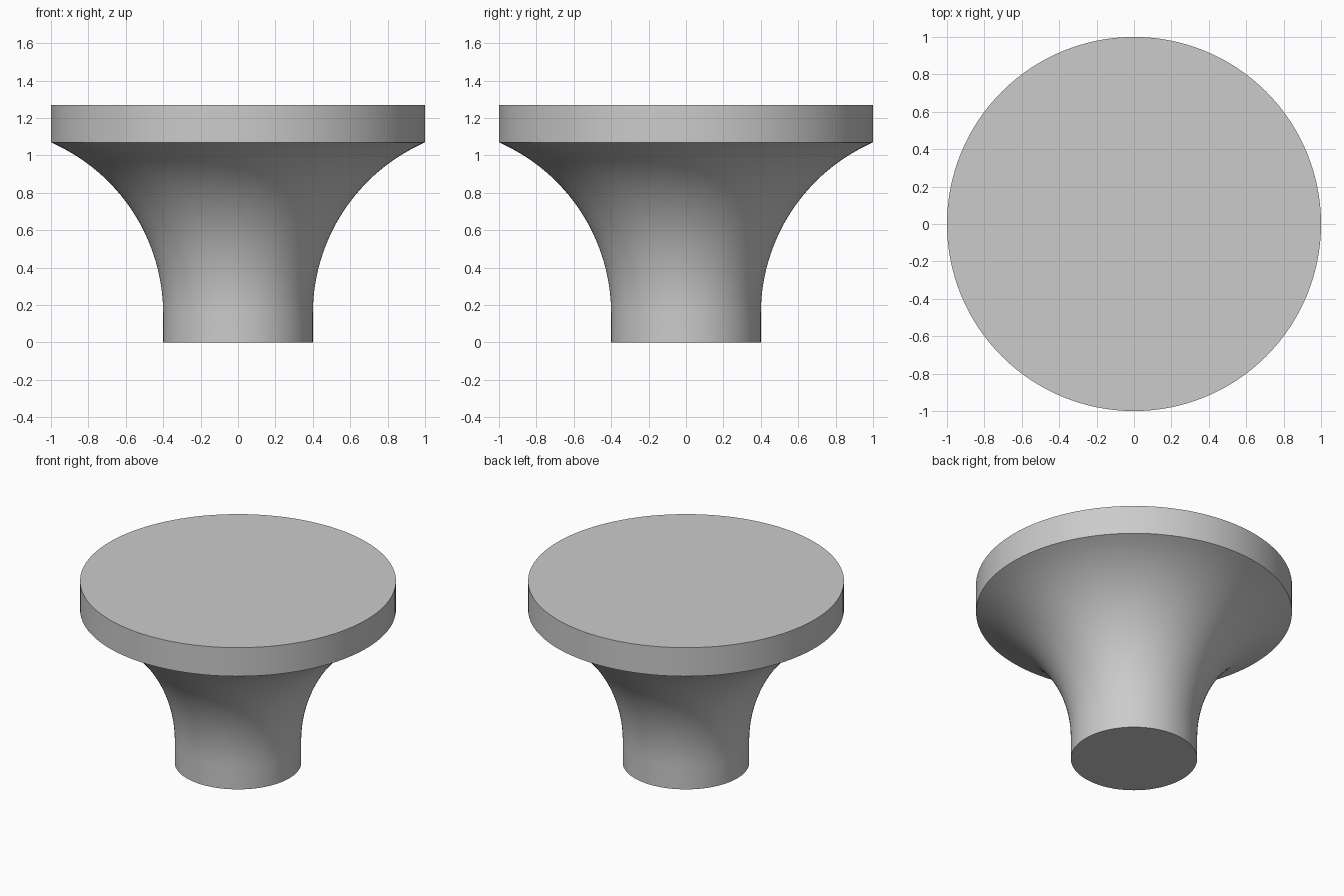
import bpy, bmesh, math

old = bpy.data.objects.get("Cube")
if old:
    bpy.data.objects.remove(old, do_unlink=True)

SEGMENTS = 128
FOOT_RADIUS, TOP_RADIUS = 0.4, 1.0
ARC_START, RIM_BOTTOM, HEIGHT = 0.153, 1.07, 1.27
ARC_RADIUS, ARC_STEPS = 1.0, 32

# Plain grey material
grey = bpy.data.materials.new("plain grey")
grey.use_nodes = True
colour = (0.6, 0.6, 0.6, 1.0)
grey.diffuse_color = colour
grey.node_tree.nodes["Principled BSDF"].inputs["Base Color"].default_value = colour

# Profile: straight foot, concave flare, straight rim
profile = [(FOOT_RADIUS, 0.0)]
sweep = math.acos(1 - (TOP_RADIUS - FOOT_RADIUS) / ARC_RADIUS)
for i in range(ARC_STEPS):
    t = sweep * i / ARC_STEPS
    profile.append((FOOT_RADIUS + ARC_RADIUS * (1 - math.cos(t)),
                    ARC_START + ARC_RADIUS * math.sin(t)))
profile += [(TOP_RADIUS, RIM_BOTTOM), (TOP_RADIUS, HEIGHT)]

# Turn the profile around the z axis and cap both ends
bm = bmesh.new()
rings = []
for r, z in profile:
    angles = [math.tau * k / SEGMENTS for k in range(SEGMENTS)]
    rings.append([bm.verts.new((r * math.cos(a), r * math.sin(a), z)) for a in angles])
for low, high in zip(rings, rings[1:]):
    for k in range(SEGMENTS):
        n = (k + 1) % SEGMENTS
        bm.faces.new((low[k], low[n], high[n], high[k]))
bm.faces.new(rings[0][::-1])
bm.faces.new(rings[-1])

mesh = bpy.data.meshes.new("flared_knob")
bm.to_mesh(mesh)
bm.free()
mesh.materials.append(grey)
knob = bpy.data.objects.new("flared_knob", mesh)
bpy.context.collection.objects.link(knob)

# Smooth sides with sharp rim edges
bpy.ops.object.select_all(action="DESELECT")
knob.select_set(True)
bpy.context.view_layer.objects.active = knob
bpy.ops.object.shade_smooth_by_angle(angle=math.radians(30))
